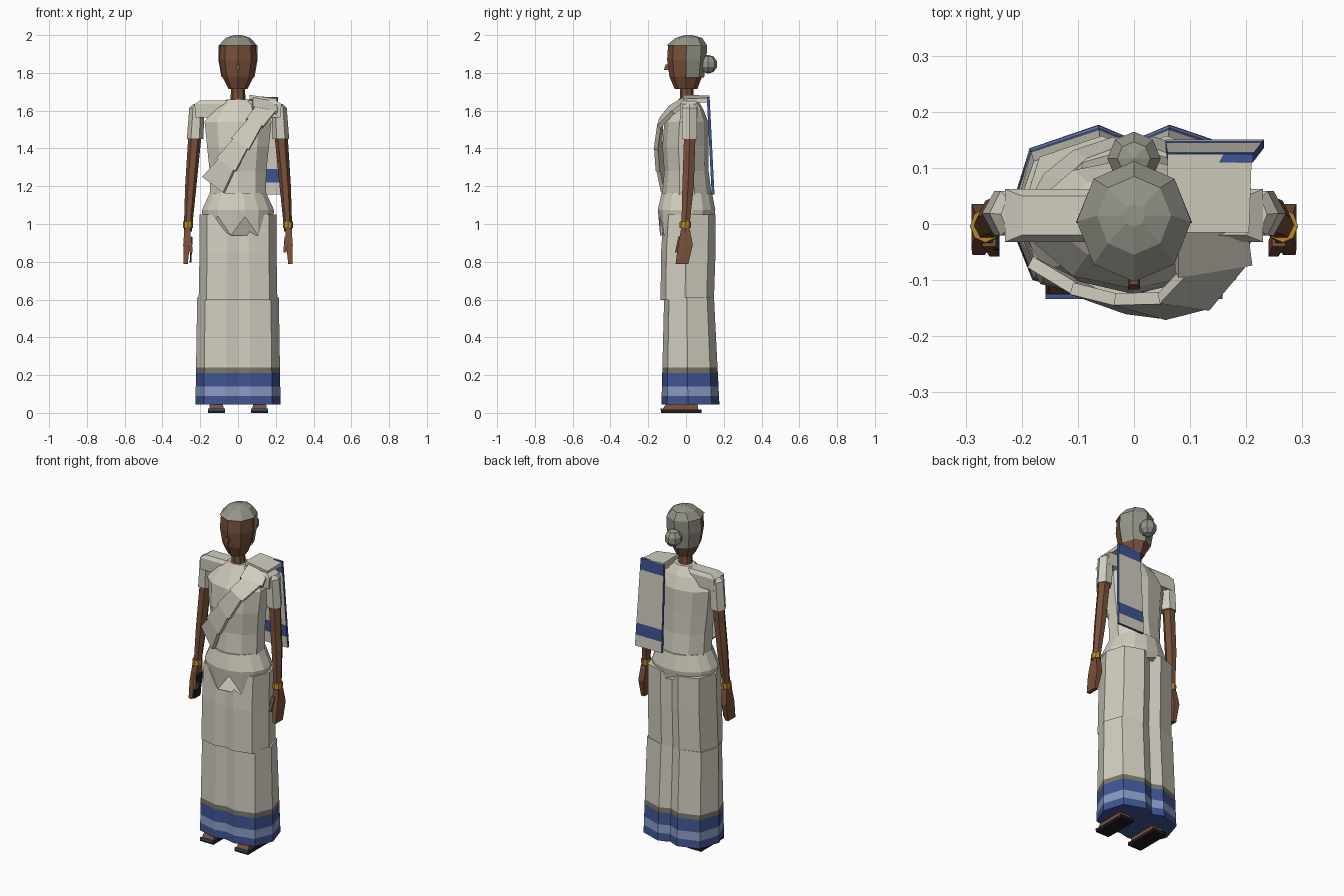
import bpy, bmesh
from math import cos, sin, tau
from mathutils import Vector

if "Cube" in bpy.data.objects:
    bpy.data.objects.remove(bpy.data.objects["Cube"])


def colour(name, r, g, b):
    m = bpy.data.materials.new(name)
    m.use_nodes = True
    m.diffuse_color = (r, g, b, 1)
    m.node_tree.nodes["Principled BSDF"].inputs["Base Color"].default_value = (r, g, b, 1)
    return m


CREAM = colour("cream cloth", .64, .61, .52)
SKIN = colour("brown skin", .19, .08, .042)
HAIR = colour("grey hair", .30, .295, .25)
BLUE = colour("dark blue", .05, .09, .29)
PALE = colour("pale blue", .25, .32, .54)
OLIVE = colour("olive trim", .19, .185, .13)
GOLD = colour("gold", .48, .25, .02)
BLACK = colour("black", .012, .012, .014)


def finish(name, bm, mats, rule=None):
    bmesh.ops.recalc_face_normals(bm, faces=bm.faces)
    if rule:
        for f in bm.faces:
            f.material_index = rule(f.calc_center_median(), f.normal)
    me = bpy.data.meshes.new(name)
    bm.to_mesh(me)
    bm.free()
    for m in mats:
        me.materials.append(m)
    ob = bpy.data.objects.new(name, me)
    bpy.context.collection.objects.link(ob)
    return ob


def loft(name, rings, mats, rule=None, caps=True, drop=None):
    """Skin a stack of equal rings of points."""
    bm = bmesh.new()
    rows = [[bm.verts.new(p) for p in r] for r in rings]
    n = len(rows[0])
    for a, b in zip(rows, rows[1:]):
        for i in range(n):
            j = (i + 1) % n
            bm.faces.new((a[i], a[j], b[j], b[i]))
    if caps:
        bm.faces.new(rows[0])
        bm.faces.new(rows[-1])
    if drop:
        gone = [f for f in bm.faces if drop(f.calc_center_median())]
        bmesh.ops.delete(bm, geom=gone, context='FACES')
    return finish(name, bm, mats, rule)


def oval(z, rx, front, back, n=8, cx=0, turn=0.0):
    cy, ry = (front + back) / 2, (back - front) / 2
    return [(cx + rx * cos(tau * (i + turn) / n), cy + ry * sin(tau * (i + turn) / n), z)
            for i in range(n)]


def rect(z, x0, x1, y0, y1):
    return [(x0, y0, z), (x1, y0, z), (x1, y1, z), (x0, y1, z)]


def box(name, x, y, z, mat):
    return loft(name, [rect(z[0], *x, *y), rect(z[1], *x, *y)], [mat])


# Head, nose, neck
loft("head", [oval(1.715, .05, -.06, .06), oval(1.78, .083, -.088, .085),
              oval(1.87, .099, -.1, .1), oval(1.945, .094, -.095, .1),
              oval(1.985, .055, -.05, .07)], [SKIN])
loft("nose", [rect(1.815, -.011, .011, -.117, -.08), rect(1.845, -.007, .007, -.108, -.08)], [SKIN])
loft("neck", [oval(1.62, .04, -.035, .045), oval(1.74, .037, -.03, .037)], [SKIN])

# Hair: cap over the crown, open around the face, with a bun behind
loft("hair", [oval(1.775, .087, -.092, .096), oval(1.87, .104, -.105, .108),
              oval(1.945, .102, -.103, .112), oval(1.985, .066, -.055, .085),
              oval(2.0, .02, -.005, .035)], [HAIR],
     drop=lambda c: c.z < 1.93 and c.y < 0 or c.z < 1.78)
bm = bmesh.new()
bmesh.ops.create_uvsphere(bm, u_segments=8, v_segments=5, radius=.05)
bmesh.ops.translate(bm, verts=bm.verts, vec=(0, .117, 1.846))
finish("hair_bun", bm, [HAIR])

# Bodice
loft("bodice", [oval(1.14, .155, -.128, .138, 10, turn=.5), oval(1.28, .158, -.115, .12, 10, turn=.5),
                oval(1.41, .172, -.125, .118, 10, turn=.5), oval(1.54, .186, -.115, .118, 10, turn=.5),
                oval(1.61, .14, -.07, .09, 10, turn=.5), oval(1.66, .062, -.04, .06, 10, turn=.5)], [CREAM])

# Pleated skirt in two tiers, the lower one with a striped hem
HALF = [(0, -.115), (.065, -.13), (.18, -.1), (.224, .01), (.185, .135), (.063, .177), (0, .15)]
PLEATS = HALF + [(-x, y) for x, y in HALF[-2:0:-1]]


def pleated(z, sx, sy, dy=0):
    return [(x * sx, y * sy + dy, z) for x, y in PLEATS]


def hem_rule(c, n):
    if c.z > .24:
        return 0
    if c.z > .212:
        return 1
    return 3 if .09 < c.z < .14 else 2


def tier(z):
    t = (.61 - z) / .565
    return pleated(z, .965 + .04 * t, .86 + .14 * t, -.004 * (1 - t))


loft("skirt_lower", [tier(z) for z in (.045, .09, .14, .212, .24, .61)],
     [CREAM, OLIVE, BLUE, PALE], hem_rule)
loft("skirt_upper", [pleated(.597, .93, .92, -.015), pleated(.85, .91, .94, -.01),
                     pleated(1.05, .91, .9, -.002)], [CREAM])

# Gathered hip wrap with hanging points in front
ragged = [(x, y, z - (.1 if y < -.1 and i % 2 else .03 if i % 2 else 0))
          for i, (x, y, z) in enumerate(oval(1.04, .19, -.14, .15, 16, turn=.5))]
loft("hip_wrap", [ragged, oval(1.075, .194, -.152, .158, 16, turn=.5),
                  oval(1.165, .152, -.132, .14, 16, turn=.5)], [CREAM])

# Arms, sleeves, hands and feet on both sides
for s, side in ((1, "left"), (-1, "right")):
    def mx(a, b):
        return sorted((s * a, s * b))

    loft(side + "_shoulder", [rect(1.565, *mx(.09, .225), -.03, .06),
                              rect(1.635, *mx(.07, .23), -.032, .062),
                              rect(1.655, *mx(.05, .2), -.02, .05)], [CREAM])
    loft(side + "_sleeve", [oval(1.45, .044, -.027, .065, 6, s * .227),
                            oval(1.615, .04, -.027, .065, 6, s * .218),
                            oval(1.635, .022, -.015, .05, 6, s * .215)], [CREAM])
    loft(side + "_arm", [oval(.96, .021, -.028, .018, 6, s * .266),
                         oval(1.2, .03, -.024, .046, 6, s * .25),
                         oval(1.47, .035, -.015, .055, 6, s * .228)], [SKIN])
    loft(side + "_bracelet", [oval(.98, .027, -.035, .025, 8, s * .265),
                              oval(1.012, .027, -.033, .027, 8, s * .265)], [GOLD])
    loft(side + "_hand", [rect(.788, *mx(.266, .288), -.055, .012),
                          rect(.89, *mx(.255, .29), -.042, .036),
                          rect(.975, *mx(.25, .284), -.026, .02)], [SKIN])
    loft(side + "_thumb", [rect(.85, *mx(.24, .257), -.058, -.03),
                           rect(.935, *mx(.246, .27), -.04, -.012)], [SKIN])
    box(side + "_sole", mx(.07, .158), (-.132, .083), (0, .018), BLACK)
    loft(side + "_foot", [rect(.018, *mx(.076, .152), -.125, .065),
                          rect(.055, *mx(.08, .148), -.1, .06)], [SKIN])
    box(side + "_toe_strap", mx(.07, .158), (-.134, -.125), (.012, .022), BLUE)
loft("palm_plate", [rect(.797, -.256, -.247, -.055, 0), rect(.93, -.248, -.24, -.045, .006)], [BLACK])

# Diagonal sash: overlapping tapered folds from right waist to left shoulder
path = [((-.135, -.105, 1.208), (.05, -.025, -.038)), ((-.065, -.143, 1.315), (.045, -.016, -.032)),
        ((.01, -.158, 1.425), (.042, -.012, -.028)), ((.09, -.148, 1.54), (.04, -.006, -.02)),
        ((.145, -.085, 1.61), (.06, .01, -.012)), ((.14, .0, 1.668), (.068, 0, -.012))]
for i, (a, b) in enumerate(zip(path, path[1:])):
    ca, wa, cb, wb = (Vector(v) for v in a + b)
    inward = (cb - ca).cross(wa).normalized() * -.022
    if inward.y < 0:
        inward.negate()
    fold = []
    for c, w in ((ca, wa * 1.1), (cb, wb * .9)):
        fold.append([c - w, c + w, c + w + inward, c - w + inward])
    loft(f"sash_fold_{i + 1}", fold, [CREAM])

# Shoulder drape and the hanging panel behind
bm_top = [[(.06, -.015, 1.66), (.205, -.015, 1.64), (.205, -.015, 1.662), (.06, -.015, 1.684)],
          [(.06, .125, 1.645), (.21, .125, 1.645), (.21, .125, 1.668), (.06, .125, 1.68)]]
loft("shoulder_drape", bm_top, [CREAM])


def panel_ring(z):
    t = (1.672 - z) / .517
    y = .11 + .026 * t
    return rect(z, .06 - .004 * t, .212 + .02 * t, y, y + .015)


def panel_rule(c, n):
    banded = c.z > 1.6 or 1.22 < c.z < 1.29
    return 1 if banded or abs(n.x) > .7 or abs(n.z) > .7 else 0


loft("back_panel", [panel_ring(z) for z in (1.155, 1.22, 1.29, 1.605, 1.672)],
     [CREAM, BLUE], panel_rule)
